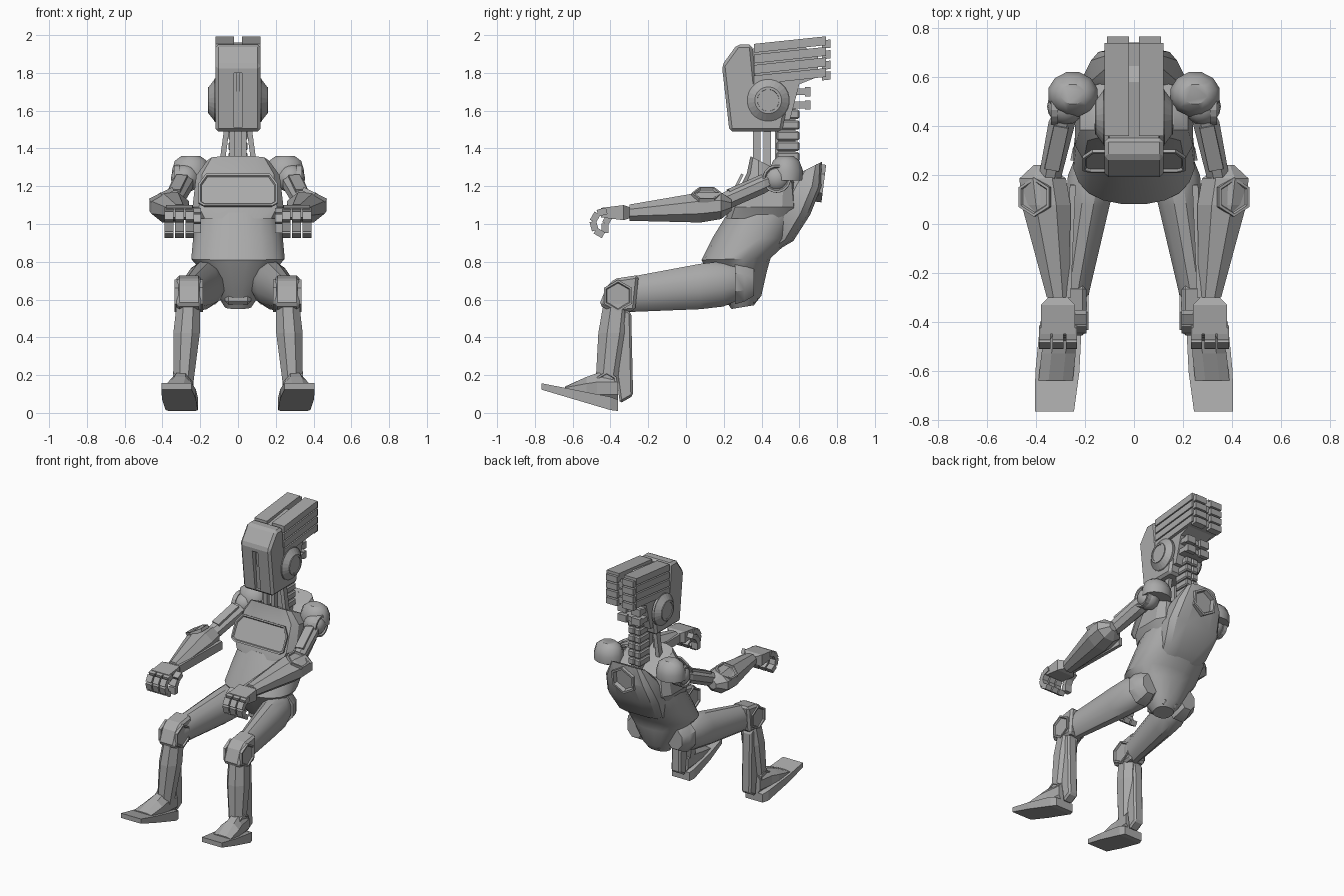
import bpy, bmesh
from math import sin, cos, pi, copysign, radians
from mathutils import Vector

if "Cube" in bpy.data.objects:
    bpy.data.objects.remove(bpy.data.objects["Cube"])

colour = (.4, .4, .4, 1)
grey = bpy.data.materials.new("mid_grey")
grey.use_nodes = True
grey.diffuse_color = colour
grey.node_tree.nodes["Principled BSDF"].inputs["Base Color"].default_value = colour

# Joints of the left limbs
shoulder = Vector((.28, .48, 1.24))
elbow = Vector((.35, .16, 1.1))
wrist = Vector((.31, -.3, 1.06))
hip = Vector((.16, .26, .69))
knee = Vector((.26, -.36, .62))
ankle = Vector((.29, -.42, .13))

left, front, back, up = (Vector(v) for v in ((1, 0, 0), (0, -1, 0), (0, 1, 0), (0, 0, 1)))


def finish(name, bm, mirror=False, smooth=0, bevel=0):
    bmesh.ops.recalc_face_normals(bm, faces=bm.faces)
    mesh = bpy.data.meshes.new(name)
    bm.to_mesh(mesh)
    bm.free()
    mesh.materials.append(grey)
    part = bpy.data.objects.new(name, mesh)
    bpy.context.collection.objects.link(part)
    if smooth:
        bpy.ops.object.select_all(action="DESELECT")
        part.select_set(True)
        bpy.context.view_layer.objects.active = part
        bpy.ops.object.shade_smooth_by_angle(angle=radians(smooth))
    if bevel:
        chamfer = part.modifiers.new("chamfer", "BEVEL")
        chamfer.width, chamfer.segments = bevel, 1
    if mirror:
        part.modifiers.new("mirror", "MIRROR")
    return part


def skin(bm, rings):
    """Bridge equal-sized rings of points and cap both ends."""
    loops = [[bm.verts.new(point) for point in ring] for ring in rings]
    for low, high in zip(loops, loops[1:]):
        for i in range(len(low)):
            bm.faces.new((low[i - 1], low[i], high[i], high[i - 1]))
    bm.faces.new(loops[0])
    bm.faces.new(loops[-1])


def ngon(radius, sides=6):
    turns = [2 * pi * (i + .5) / sides for i in range(sides)]
    return [(radius * cos(turn), radius * sin(turn)) for turn in turns]


def torso(name, rings, power, sides):
    """Each ring: front y and z, back y and z, half width."""
    soften = lambda t: copysign(abs(t) ** power, t)
    bm = bmesh.new()
    skin(bm, [[Vector((width * soften(s), fy, fz)).lerp(Vector((width * soften(s), by, bz)), (1 - soften(c)) / 2)
               for c, s in ngon(1, sides)] for fy, fz, by, bz, width in rings])
    return finish(name, bm, smooth=30)


def limb(name, start, end, sizes, level=False, sides=8, smooth=0):
    """Each size: place along the limb and two half sizes; level rings lie flat."""
    depth = back if level else up
    bm = bmesh.new()
    skin(bm, [[start.lerp(end, place) + left * wide * c + depth * deep * s
               for c, s in ngon(1 / cos(pi / sides), sides)] for place, wide, deep in sizes])
    return finish(name, bm, True, smooth)


def prism(name, profile, inner, outer, mirror=False, bevel=0):
    """Side profile of (y, z) points carried across x."""
    bm = bmesh.new()
    skin(bm, [[(x, y, z) for y, z in profile] for x in (inner, outer)])
    return finish(name, bm, mirror, bevel=bevel)


def slab(name, start, end, thick, inner, outer, bevel=0):
    """Mirrored bar of even height between two (y, z) points."""
    (y, z), (far, top) = start, end
    half = thick / 2
    return prism(name, [(y, z - half), (far, top - half), (far, top + half), (y, z + half)],
                 inner, outer, True, bevel)


def links(name, points, wide, deep):
    """Chain of blocks along a path."""
    bm = bmesh.new()
    for start, end in zip(points, points[1:]):
        along = (end - start).normalized()
        above = along.cross(left).normalized()
        side = above.cross(along)
        skin(bm, [[p + side * wide * i + above * deep * j for i, j in
                   ((-1, -1), (1, -1), (1, 1), (-1, 1))] for p in (start, end)])
    return finish(name, bm, True)


def curl(name, start, pitch, step, count, wide):
    """Finger whose joints bend by an even step."""
    points = [start]
    for i in range(count):
        bend = radians(pitch + step * i)
        points.append(points[-1] + (front * cos(bend) - up * sin(bend)) * .05)
    return links(name, points, wide, .018)


def panel(name, centre, normal, shape, height, mirror=True, rim=.012, slope=.006, sink=.01):
    """Plate with a rim and a sunken or raised middle."""
    out = normal.normalized()
    across = (back if abs(out.z) > abs(out.y) + abs(out.x) else up).cross(out).normalized()
    above = out.cross(across)
    base = [centre + across * a + above * b for a, b in shape]
    bm = bmesh.new()
    skin(bm, [base, [p + out * height for p in base]])
    bmesh.ops.recalc_face_normals(bm, faces=bm.faces)
    bm.faces.ensure_lookup_table()
    top = bm.faces[-1]
    bmesh.ops.inset_region(bm, faces=[top], thickness=rim)
    bmesh.ops.inset_region(bm, faces=[top], thickness=slope, depth=-sink)
    return finish(name, bm, mirror)


def cut(target, cutter):
    cutter.hide_render = cutter.hide_viewport = True
    recess = target.modifiers.new("recess", "BOOLEAN")
    recess.operation, recess.object, recess.solver = "DIFFERENCE", cutter, "EXACT"


# Head: mask with a face slot
mask = prism("head_mask", [(.23, 1.49), (.51, 1.49), (.53, 1.6), (.37, 1.75), (.35, 1.95), (.27, 1.95), (.19, 1.84)],
             -.12, .12, bevel=.016)
cut(mask, prism("face_slot_cutter", [(.1, 1.51), (.25, 1.51), (.23, 1.8), (.1, 1.8)], -.022, .022))
slab("face_slot_bar", (.25, 1.5), (.22, 1.8), .02, 0, .01)

# Head: stacked slabs with end blocks around a core
prism("head_core", [(.3, 1.55), (.55, 1.55), (.6, 1.74), (.7, 1.78), (.7, 1.9), (.58, 1.96), (.3, 1.92)], -.1, .1)
for i in range(4):
    z = 1.93 - .056 * i
    slab("head_slab", (.36, z), (.74, z + .04), .047, 0 if i else .02, .12)
    slab("slab_end_block", (.72, z + .02), (.765, z + .025), .044, .02, .11)
for z in (1.7, 1.63):
    slab("lower_skull_block", (.4, z), (.64, z), .035, 0, .09)
    slab("lower_block_end", (.63, z), (.66, z), .05, .02, .09)

# Ears
ear = Vector((.11, .435, 1.655))
panel("ear_disc", ear, left, ngon(.115, 24), .015, rim=.004, slope=.04, sink=-.03)
panel("ear_ring", ear, left, ngon(.07, 24), .05, sink=.03)

# Neck: vertebrae, core and struts
for i in range(6):
    z = 1.3 + .056 * i
    slab("neck_vertebra", (.48, z), (.6, z), .05, 0, .05, bevel=.008)
slab("neck_core", (.47, 1.42), (.58, 1.42), .4, 0, .035)
for name, y, spread in (("throat_strut", .375, 0), ("neck_strut", .43, .03)):
    foot = Vector((.03 + spread * 2, y, 1.28))
    links(name, [foot, foot + up * .22 - left * spread], .014, .02)

# Torso: belly, chest and back shell
torso("belly", [(.24, .55, .36, .57, .07), (.17, .65, .4, .62, .12), (.1, .77, .43, .75, .2),
                (.08, .81, .45, .82, .25), (.14, .93, .56, .92, .24), (.22, 1.06, .62, 1.05, .22)], .85, 20)
torso("chest", [(.21, 1.03, .58, 1.03, .21), (.23, 1.09, .6, 1.09, .245),
                (.32, 1.27, .58, 1.22, .225), (.34, 1.36, .52, 1.27, .165)], .5, 12)
octagon = [(.21, .03), (.17, .09), (-.17, .09), (-.21, .03), (-.21, -.08), (-.18, -.1), (.18, -.1), (.21, -.08)]
panel("chest_panel", Vector((0, .265, 1.18)), front * 2 + up, octagon, .014, mirror=False)
shell = torso("back_shell", [(.3, .84, .45, .84, .13), (.4, .93, .57, .91, .18), (.47, 1.08, .66, 1.05, .21),
                             (.53, 1.2, .72, 1.2, .18), (.6, 1.27, .72, 1.33, .12)], .6, 12)
recess = Vector((0, .68, 1.22))
tilt = back * 8 - up
cut(shell, panel("back_recess_cutter", recess, tilt, ngon(.09), .1, mirror=False))
panel("back_recess_rim", recess, tilt, ngon(.1), .05, mirror=False, rim=.016, sink=.03)
slab("pelvis_keel", (.2, .63), (.38, .64), .12, -.07, .07, bevel=.02)

# Shoulders: cap, ball and side ring
cap = Vector((.25, .53, 1.23))
limb("shoulder_cap", cap, cap + up * .13, [(0, .1, .085), (.4, .1, .09), (.8, .085, .07), (1, .05, .04)], True, 12, 40)
bm = bmesh.new()
bmesh.ops.create_uvsphere(bm, u_segments=16, v_segments=10, radius=.075)
bmesh.ops.translate(bm, verts=bm.verts, vec=shoulder)
finish("shoulder_ball", bm, True, 40)
panel("shoulder_ring", shoulder + left * .03, left, ngon(.075, 16), .03)

# Arms: upper arm, forearm and palm
limb("upper_arm", shoulder, elbow, [(0, .04, .04), (.2, .055, .05), (1, .045, .05)])
rise = up * .045
links("upper_arm_plate", [shoulder.lerp(elbow, .25) + rise, shoulder.lerp(elbow, .8) + rise], .03, .012)
limb("forearm", Vector((.38, .24, 1.1)), wrist, [(0, .03, .03), (.1, .095, .07), (.3, .1, .08), (1, .046, .043)])
panel("forearm_panel", elbow + Vector((.05, -.05, .045)), left + up * 2, ngon(.08), .022)
rail = left * .06
links("forearm_rail", [elbow - left * .1 - up * .03, wrist - left * .04], .012, .03)
limb("palm", wrist, wrist + front * .15, [(0, .04, .03), (.2, .07, .04), (1, .07, .025)], sides=4)

# Fingers and thumb
for i in (-1, 0, 1):
    curl("finger", wrist + front * .12 + left * .055 * i + up * .01, 15, 45, 4, .023)
curl("thumb", wrist + front * .06 - left * .09 + up * .01, 30, 30, 3, .025)

# Legs: hip, thigh, knee
limb("hip_joint", hip + back * .1, hip, [(0, .06, .07), (.5, .09, .1), (1, .1, .115)], smooth=40)
limb("thigh", hip, knee, [(0, .085, .1), (.1, .1, .12), (.3, .09, .12), (.85, .065, .095), (1, .06, .09)],
     sides=12, smooth=35)
prism("knee_cap", [(-.25, .73), (-.38, .71), (-.42, .67), (-.46, .57), (-.38, .53), (-.27, .54)], .195, .325, True, .015)
for side in (left, -left):
    panel("knee_disc", knee + side * .055, side, ngon(.085), .02)

# Shins, calves, ankles
limb("shin", knee, ankle, [(0, .06, .07), (.4, .07, .08), (1, .05, .06)], True)
prism("calf_plate", [(-.33, .56), (-.29, .53), (-.28, .09), (-.35, .05), (-.37, .2)], .245, .32, True, .012)
panel("ankle_disc", ankle + left * .035 + up * .03, left, ngon(.06), .02)

# Feet: raised sole and instep
limb("foot_sole", Vector((.325, -.765, .14)), Vector((.295, -.36, .04)),
     [(0, .08, .017), (.4, .09, .025), (.9, .085, .035), (1, .07, .03)], sides=4)
limb("instep", ankle + Vector((.03, -.22, 0)), ankle + back * .06,
     [(0, .07, .01), (.4, .07, .06), (.6, .06, .08), (1, .055, .08)])
